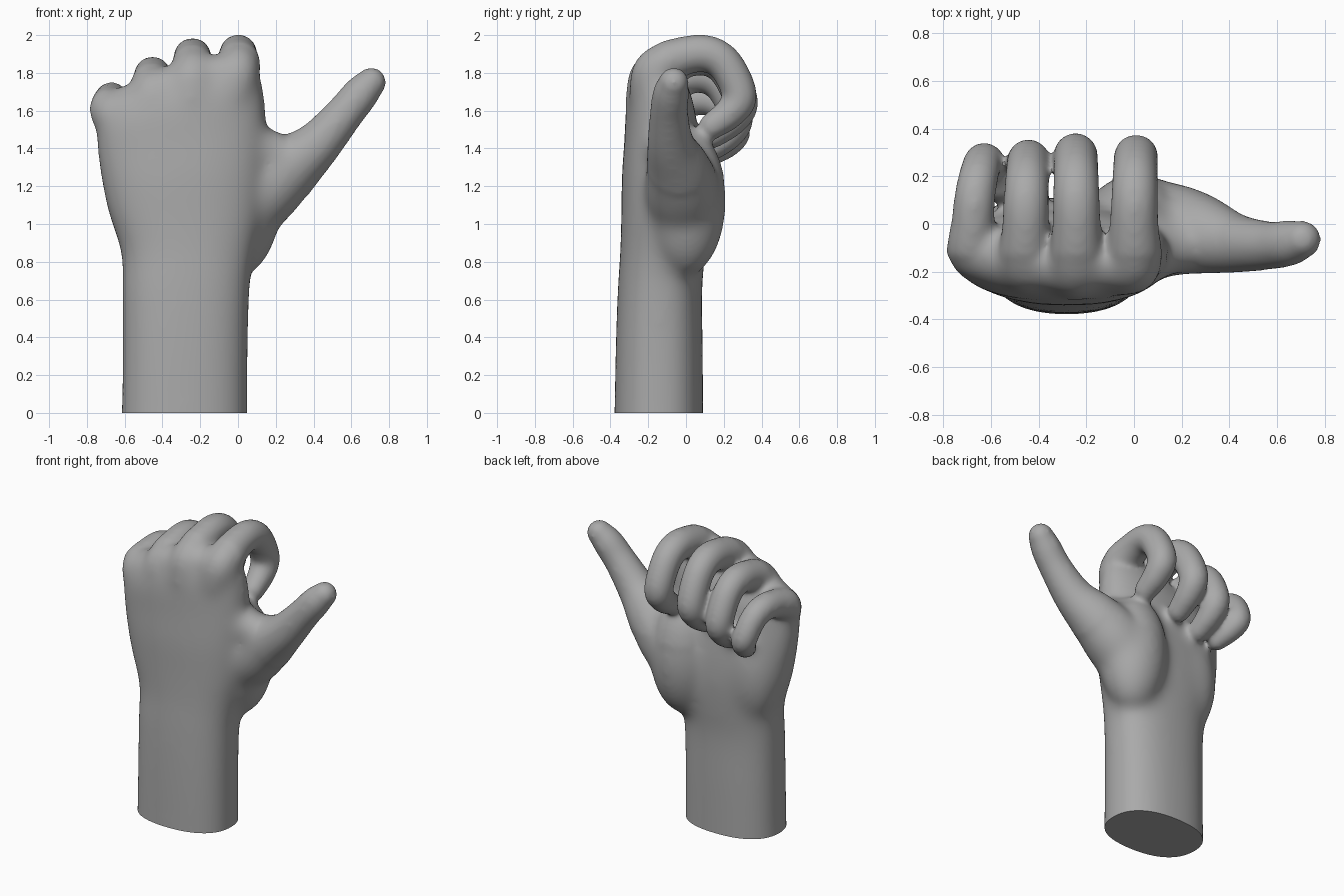
import bpy, bmesh
from math import cos, sin, pi
from mathutils import Vector

if "Cube" in bpy.data.objects:
    bpy.data.objects.remove(bpy.data.objects["Cube"])

skin = bpy.data.materials.new("grey skin")
skin.use_nodes = True
grey = (0.4, 0.4, 0.4, 1)
skin.diffuse_color = grey
skin.node_tree.nodes["Principled BSDF"].inputs["Base Color"].default_value = grey

bm = bmesh.new()


def loft(rings):
    """Skin a list of point rings into a closed shell."""
    loops = [[bm.verts.new(p) for p in ring] for ring in rings]
    n = len(loops[0])
    for a, b in zip(loops, loops[1:]):
        for i in range(n):
            j = (i + 1) % n
            bm.faces.new((a[i], a[j], b[j], b[i]))
    bm.faces.new(loops[0][::-1])
    bm.faces.new(loops[-1])


def spline(points, steps=6):
    """Catmull-Rom samples through points of any dimension."""
    pts = [Vector(p) for p in points]
    pts = [pts[0] * 2 - pts[1]] + pts + [pts[-1] * 2 - pts[-2]]
    out = []
    for a, b, c, d in zip(pts, pts[1:], pts[2:], pts[3:]):
        for k in range(steps):
            t = k / steps
            out.append((b * 2 + (c - a) * t + (a * 2 - b * 5 + c * 4 - d) * t * t
                        + (b * 3 - a - c * 3 + d) * t ** 3) / 2)
    return out + [pts[-2]]


def blob(centre, radii):
    made = bmesh.ops.create_uvsphere(bm, u_segments=24, v_segments=16, radius=1)
    for v in made["verts"]:
        v.co = Vector(centre) + Vector(c * r for c, r in zip(v.co, radii))


def tube(points):
    """Round limb through (x, y, z, radius) points with domed ends."""
    samples = spline(points)
    rings = []
    side = None
    for i, s in enumerate(samples):
        along = (samples[min(i + 1, len(samples) - 1)] - samples[max(i - 1, 0)]).to_3d().normalized()
        side = along.orthogonal() if side is None else side - along * side.dot(along)
        side.normalize()
        up = along.cross(side)
        rings.append([s.to_3d() + (side * cos(a) + up * sin(a)) * s.w
                      for a in (2 * pi * k / 20 for k in range(20))])
    loft(rings)
    for s in (samples[0], samples[-1]):
        blob(s.to_3d(), (s.w,) * 3)


def section(z, centre_x, half_x, centre_y, half_y, tilt):
    """Softly squared oval, tilted up towards the index side."""
    ring = []
    for k in range(40):
        a = 2 * pi * k / 40
        c, s = cos(a), sin(a)
        x = half_x * abs(c) ** 0.85 * (1 if c > 0 else -1)
        y = half_y * abs(s) ** 0.85 * (1 if s > 0 else -1)
        ring.append((centre_x + x, centre_y + y, z + tilt * x))
    return ring


# Forearm, wrist and palm: height, centre x, half x, centre y, half y
body = [(-0.25, -0.283, 0.337, -0.145, 0.238), (0.3, -0.28, 0.334, -0.142, 0.232),
        (0.65, -0.276, 0.339, -0.138, 0.224), (0.85, -0.265, 0.355, -0.123, 0.226),
        (1.05, -0.275, 0.408, -0.115, 0.228), (1.25, -0.285, 0.435, -0.12, 0.22),
        (1.45, -0.298, 0.447, -0.128, 0.198), (1.62, -0.31, 0.44, -0.138, 0.178),
        (1.75, -0.32, 0.4, -0.145, 0.135)]
top = body[-1][0]
loft([section(*s, 0.3 * max(0, (s[0] - 1) / (top - 1))) for s in spline(body, 4)])

# Heel of the hand and mound of the thumb
blob((-0.47, -0.05, 1.12), (0.2, 0.16, 0.36))
blob((0.01, 0.0, 1.12), (0.22, 0.215, 0.4))

# Curled fingers share one profile: reach, rise, radius
curl = [(-0.05, -0.12, 0.128), (-0.03, 0, 0.122), (0.12, 0.07, 0.104), (0.25, 0.08, 0.099),
        (0.345, 0.015, 0.096), (0.415, -0.14, 0.093), (0.365, -0.23, 0.086), (0.27, -0.3, 0.074)]
# Knuckle x, y, z, reach scale, rise scale, thickness, sideways bend
fingers = [(0.0, -0.13, 1.82, 1, 1, 1, 0.02),
           (-0.24, -0.145, 1.795, 1.05, 1.08, 1, -0.01),
           (-0.455, -0.135, 1.705, 0.97, 1.02, 0.97, 0.03),
           (-0.68, -0.095, 1.6, 0.86, 0.76, 0.88, 0.12)]
palm_x = -0.3
for x, y, z, reach, rise, thick, bend in fingers:
    path = [(x + bend * (i / 7) ** 2.5, y + r * reach, z + h * rise, w * thick)
            for i, (r, h, w) in enumerate(curl)]
    root = path[0]
    path[0] = (x + (palm_x - x) * 0.13, *root[1:])
    tube(path)

# Webs between neighbouring knuckles
for a, b in zip(fingers, fingers[1:]):
    x, y, z = ((p + q) / 2 for p, q in zip(a[:3], b[:3]))
    blob((x, y - 0.02, z - 0.01), (0.12, 0.12, 0.095))

# Thumb and the web joining it to the palm
tube([(-0.02, -0.02, 1.0, 0.17), (0.13, -0.02, 1.17, 0.2), (0.27, -0.043, 1.295, 0.173),
      (0.42, -0.08, 1.42, 0.127), (0.56, -0.09, 1.58, 0.103),
      (0.65, -0.08, 1.69, 0.097), (0.705, -0.065, 1.75, 0.081)])
tube([(-0.02, -0.12, 1.5, 0.12), (0.12, -0.1, 1.4, 0.12), (0.28, -0.075, 1.34, 0.11)])

bmesh.ops.recalc_face_normals(bm, faces=bm.faces)
mesh = bpy.data.meshes.new("hand")
bm.to_mesh(mesh)
bm.free()
hand = bpy.data.objects.new("hand", mesh)
bpy.context.collection.objects.link(hand)

# Fuse the parts into one smooth skin
fuse = hand.modifiers.new("fuse", "REMESH")
fuse.mode = "VOXEL"
fuse.voxel_size = 0.014
relax = hand.modifiers.new("relax", "SMOOTH")
relax.factor = 0.5
relax.iterations = 8
fused = bpy.data.meshes.new_from_object(hand.evaluated_get(bpy.context.evaluated_depsgraph_get()))
hand.modifiers.clear()
hand.data = fused

bm = bmesh.new()
bm.from_mesh(fused)


def is_palm(p):
    """Forearm, palm and back of the knuckles, without fingers or thumb."""
    low = p.z < 1.5 and p.x + 0.5 * p.z < 0.95 and not (p.z > 1.25 and p.y > 0.11)
    return low or (p.z >= 1.5 and p.y < -0.14 and p.x < 0.16)


def soften(verts, passes):
    for _ in range(passes):
        bmesh.ops.smooth_vert(bm, verts=verts, factor=0.5,
                              use_axis_x=True, use_axis_y=True, use_axis_z=True)


# Blend the mounds and knuckles softly into the palm
soften([v for v in bm.verts if is_palm(v.co)], 45)
soften(bm.verts[:], 8)

# Flat cut end of the forearm
cut = bmesh.ops.bisect_plane(bm, geom=bm.verts[:] + bm.edges[:] + bm.faces[:],
                             plane_co=(0, 0, 0), plane_no=(0, 0, 1), clear_inner=True)
rim = [e for e in cut["geom_cut"] if isinstance(e, bmesh.types.BMEdge)]
bmesh.ops.holes_fill(bm, edges=rim, sides=0)
bmesh.ops.recalc_face_normals(bm, faces=bm.faces)
bm.to_mesh(fused)
bm.free()

fused.materials.clear()
fused.materials.append(skin)
bpy.context.view_layer.objects.active = hand
hand.select_set(True)
bpy.ops.object.shade_smooth_by_angle(angle=pi / 4)
